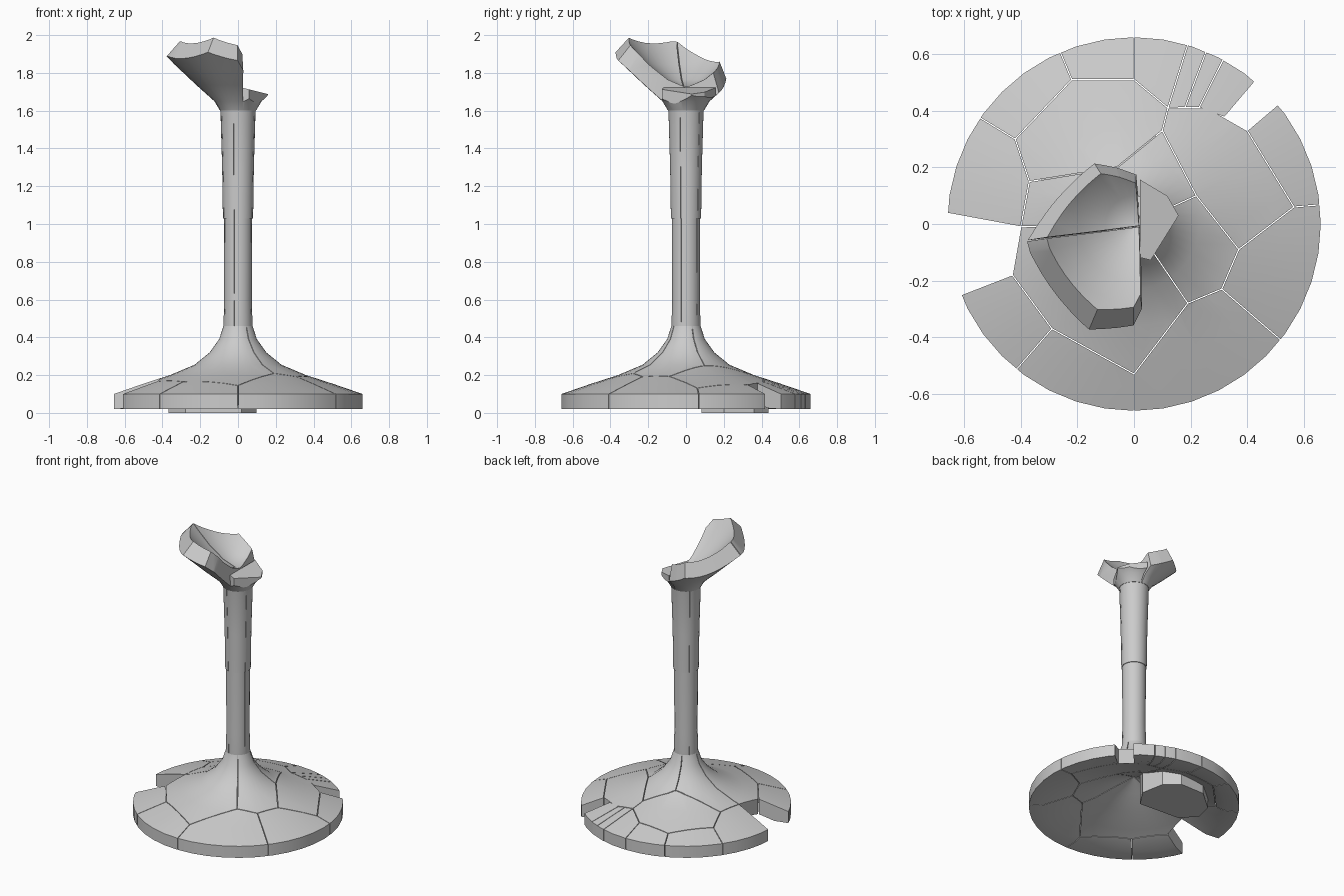
import bpy, bmesh, math
from mathutils import Vector

if "Cube" in bpy.data.objects:
    bpy.data.objects.remove(bpy.data.objects["Cube"])


def lathe(profile, steps=40):
    """Closed solid of revolution from (radius, height) points, axis to axis."""
    bm = bmesh.new()
    vs = [bm.verts.new((r, 0, z)) for r, z in profile]
    es = [bm.edges.new(p) for p in zip(vs, vs[1:])]
    bmesh.ops.spin(bm, geom=vs + es, cent=(0, 0, 0), axis=(0, 0, 1),
                   angle=2 * math.pi, steps=steps, use_duplicate=False)
    bmesh.ops.remove_doubles(bm, verts=bm.verts, dist=0.0005)
    bmesh.ops.recalc_face_normals(bm, faces=bm.faces)
    return bm


def cut(bm, co, no):
    """Remove everything on the normal's side and cap the cut."""
    bmesh.ops.bisect_plane(bm, geom=bm.verts[:] + bm.edges[:] + bm.faces[:],
                           plane_co=co, plane_no=no, clear_outer=True, dist=1e-5)
    rim = [e for e in bm.edges if e.is_boundary]
    if rim:
        bmesh.ops.holes_fill(bm, edges=rim, sides=0)


def fragment(name, profile, poly, gap=0.002, top=None, apex=None):
    """Shard of a lathed solid, bounded by a convex outline seen from above.
    With an apex height the breaks lean towards that point on the axis."""
    bm = lathe(profile)
    pts = [Vector((x, y, 1.535 + .92 * math.hypot(x, y) if apex else 0)) for x, y in poly]
    mid = sum(pts, Vector()) / len(pts)
    for a, b in zip(pts, pts[1:] + pts[:1]):
        lean = Vector((0, 0, apex)) - a if apex else Vector((0, 0, 1))
        no = (b - a).cross(lean).normalized()
        if no.dot(a - mid) < 0:
            no = -no
        cut(bm, a - no * gap, no)
    if top:
        cut(bm, *top)
    bmesh.ops.recalc_face_normals(bm, faces=bm.faces)
    me = bpy.data.meshes.new(name)
    bm.to_mesh(me)
    bm.free()
    ob = bpy.data.objects.new(name, me)
    bpy.context.collection.objects.link(ob)
    return ob


def out(p, k=1.25):
    return (p[0] * k, p[1] * k)


# Profiles
foot = [(0, .24), (.12, .19), (.25, .13), (.4, .085), (.57, .025), (.66, .02), (.66, .10),
        (.5, .155), (.36, .2), (.23, .255), (.15, .32), (.10, .39), (.077, .46), (0, .46)]
stem_low = [(0, .3), (.07, .3), (.077, .46), (.073, .6), (.075, 1.03), (0, 1.03)]
stem_high = [(0, 1.03), (.08, 1.03), (.084, 1.3), (.093, 1.6), (.10, 1.64), (0, 1.70)]
bowl = [(0, 1.6), (.095, 1.6), (.125, 1.65), (.22, 1.735), (.31, 1.82), (.46, 1.96),
        (.38, 2.045), (.28, 1.93), (.2, 1.845), (.1, 1.765), (0, 1.72)]

# Crack junctions in the foot
A, B, C, D, E, F = (-.22, .51), (0, .51), (.12, .41), (-.42, .30), (-.37, .15), (-.40, -.01)
G, H, I, J, K, L = (-.43, -.18), (-.29, -.37), (0, -.53), (.19, -.28), (.31, -.23), (.37, -.09)
M, N, O, P, Q = (.565, .06), (.40, .33), (.26, .41), (.10, .33), (.22, .10)
S, T, U, Z, V = (.18, .411), (.23, .411), (.32, .377), (0, 0), (-.06, .2)
# Crack ends on the outer edge
r = [out(p) for p in [(-.66, .055), (-.55, .37), (-.26, .61), (0, .66), (.19, .63), (.25, .61),
                      (.31, .58)]]
g1, g2 = (.48, .565), (.60, .50)
s = [out(p) for p in [(.65, .065), (.51, -.41), (0, -.66), (-.41, -.5)]]
g3 = (-.77, -.312)

# Outer ring of foot shards, with two missing wedges
ring = [[r[0], F, E, D, r[1]], [D, A, r[2], r[1]], [A, B, r[3], r[2]], [B, C, r[4], r[3]],
        [C, S, r[5], r[4]], [S, T, r[6], r[5]], [T, O, U, g1, r[6]],
        [N, M, s[0], g2], [M, L, K, s[1], s[0]], [I, s[2], s[1], K, J],
        [I, H, s[3], s[2]], [H, G, g3, s[3]]]
ring[6] = [T, U, g1, r[6]]
for i, poly in enumerate(ring):
    fragment(f"foot_rim_shard_{i + 1}", foot, poly)

# Inner foot shards
inner = [[D, E, V, P, C, B, A], [C, P, Q, L, M, N, O], [Z, J, K, L, Q],
         [F, G, H, I, J, Z], [E, F, Z, V], [Z, Q, P, V]]
for i, poly in enumerate(inner):
    fragment(f"foot_inner_shard_{i + 1}", foot, poly)

# Flat-bottomed lump under the back shard
plate = [(0, 0), (.7, 0), (.7, .06), (.5, .12), (.2, .2), (0, .28)]
fragment("foot_bottom_lump", plate, [(-.37, .2), (-.28, .10), (.02, .08), (.10, .2),
                                     (.07, .36), (-.02, .44), (-.2, .44), (-.34, .32)])

# Stem, split lengthwise into slivers
ends = [(.5 * math.cos(math.radians(a)), .5 * math.sin(math.radians(a)))
        for a in (-105, -20, 50, 140, 200)]
for i, (a, b) in enumerate(zip(ends, ends[1:] + ends[:1])):
    for name, prof in (("stem_lower", stem_low), ("stem_upper", stem_high)):
        fragment(f"{name}_{i + 1}", prof, [(0, 0), a, b], gap=.001)

# Remaining bowl shards, broken square to the curved wall
fragment("bowl_front_shard", bowl, [(.025, -.01), (-.38, -.06), (-.37, -.1),
                                    (-.16, -.375), (0, -.36), (.03, -.3)], apex=2.32)
fragment("bowl_back_shard", bowl, [(.025, -.01), (.01, .175), (-.06, .2), (-.14, .215),
                                   (-.29, .07), (-.38, -.06)], apex=2.32)
fragment("bowl_right_shard", bowl, [(.02, -.12), (.06, -.13), (.16, .03), (.12, .10), (.02, .16)],
         top=((.03, 0, 1.72), (.25, 0, 1)))

# Smooth curved faces, crisp breaks
for ob in bpy.context.collection.objects:
    ob.select_set(True)
    bpy.context.view_layer.objects.active = ob
bpy.ops.object.shade_smooth_by_angle(angle=math.radians(25))
